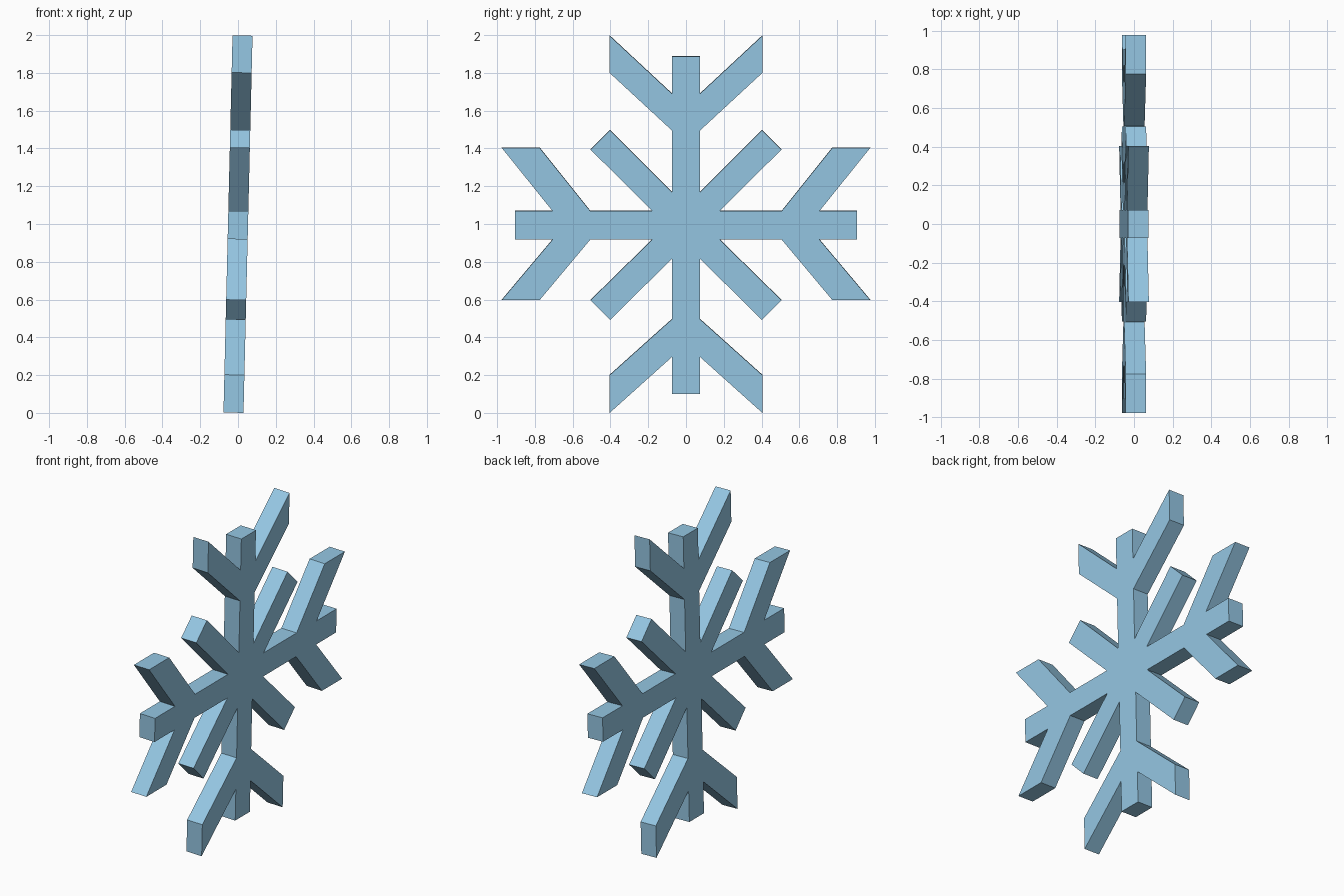
import bpy, bmesh, math
from mathutils import Matrix, Vector

if "Cube" in bpy.data.objects:
    bpy.data.objects.remove(bpy.data.objects["Cube"])

THICK = 0.106
LEAN = math.radians(1.375)

# Right half of the snowflake outline (y, z), from top to bottom
half = [
    # upper arm with its branch
    (0.073, 1.89), (0.073, 1.692), (0.404, 2.0), (0.404, 1.803), (0.073, 1.497),
    # upper diagonal spoke
    (0.073, 1.17), (0.402, 1.50), (0.505, 1.397), (0.178, 1.071),
    # side arm with two branches
    (0.506, 1.071), (0.775, 1.407), (0.976, 1.407), (0.706, 1.071), (0.905, 1.071),
    (0.905, 0.921), (0.706, 0.921), (0.976, 0.60), (0.775, 0.60), (0.506, 0.921),
    # lower diagonal spoke
    (0.178, 0.921), (0.505, 0.60), (0.402, 0.495), (0.073, 0.82),
    # lower arm with its branch
    (0.073, 0.50), (0.404, 0.203), (0.404, 0.003), (0.073, 0.30), (0.073, 0.102),
]
outline = half + [(-y, z) for y, z in reversed(half)]

# Ice plate: outline extruded along x, then tipped slightly
bm = bmesh.new()
face = bm.faces.new([bm.verts.new((-THICK / 2, y, z - 1)) for y, z in outline])
ext = bmesh.ops.extrude_face_region(bm, geom=[face])
bmesh.ops.translate(bm, vec=(THICK, 0, 0),
                    verts=[g for g in ext["geom"] if isinstance(g, bmesh.types.BMVert)])
bmesh.ops.recalc_face_normals(bm, faces=bm.faces)
bmesh.ops.transform(bm, matrix=Matrix.Rotation(LEAN, 4, 'Y'), verts=bm.verts)

# Stand on the ground
low = min(v.co.z for v in bm.verts)
bmesh.ops.translate(bm, vec=Vector((0, 0, -low)), verts=bm.verts)

mesh = bpy.data.meshes.new("snowflake")
bm.to_mesh(mesh)
bm.free()

ice = bpy.data.materials.new("ice blue")
ice.diffuse_color = (0.30, 0.57, 0.77, 1)
ice.use_nodes = True
ice.node_tree.nodes["Principled BSDF"].inputs["Base Color"].default_value = ice.diffuse_color
mesh.materials.append(ice)
bpy.context.collection.objects.link(bpy.data.objects.new("snowflake", mesh))
